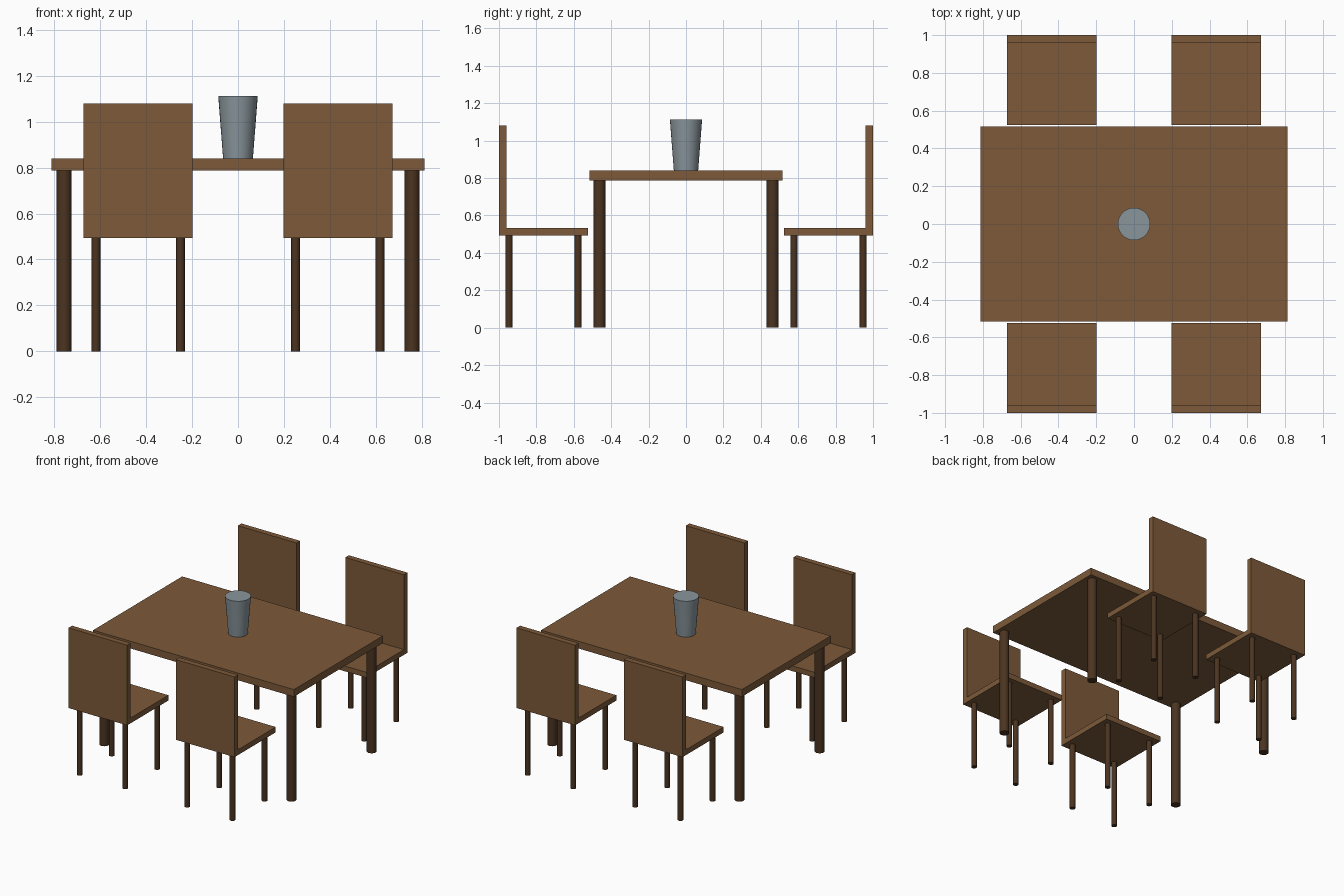
import bpy, math

if "Cube" in bpy.data.objects:
    bpy.data.objects.remove(bpy.data.objects["Cube"])


def material(name, rgb):
    m = bpy.data.materials.new(name)
    m.diffuse_color = (*rgb, 1)
    m.use_nodes = True
    m.node_tree.nodes["Principled BSDF"].inputs["Base Color"].default_value = m.diffuse_color
    return m


WOOD = material("brown wood", (0.205, 0.102, 0.042))
DARK = material("dark wood", (0.07, 0.034, 0.015))
GLASS = material("grey blue", (0.25, 0.30, 0.33))


def box(name, x, y, z, mat):
    """Box from (min, max) pairs on each axis."""
    bpy.ops.mesh.primitive_cube_add(size=1, location=[(a + b) / 2 for a, b in (x, y, z)])
    ob = bpy.context.object
    ob.name = name
    ob.scale = [abs(b - a) for a, b in (x, y, z)]
    bpy.ops.object.transform_apply(location=False, rotation=False, scale=True)
    ob.data.materials.append(mat)


def post(name, x, y, z0, z1, r0, r1, mat, sides=24):
    """Round post, optionally tapered, standing from z0 to z1."""
    bpy.ops.mesh.primitive_cone_add(vertices=sides, radius1=r0, radius2=r1,
                                    depth=z1 - z0, location=(x, y, (z0 + z1) / 2))
    ob = bpy.context.object
    ob.name = name
    ob.data.materials.append(mat)
    bpy.ops.object.shade_smooth_by_angle(angle=math.radians(30))


# Table
box("table_top", (-0.813, 0.813), (-0.515, 0.515), (0.787, 0.84), WOOD)
for sx in (-1, 1):
    for sy in (-1, 1):
        post("table_leg", sx * 0.758, sy * 0.463, 0, 0.787, 0.0325, 0.0325, DARK)

# Four chairs, backs facing outwards
for cx in (-0.435, 0.435):
    for sy in (-1, 1):
        xs = (cx - 0.2375, cx + 0.2375)
        box("chair_seat", xs, (sy * 0.524, sy * 1.0), (0.493, 0.532), WOOD)
        box("chair_back", xs, (sy * 0.959, sy * 1.0), (0.532, 1.08), WOOD)
        for dx in (-0.184, 0.184):
            for y in (0.577, 0.947):
                post("chair_leg", cx + dx, sy * y, 0, 0.493, 0.019, 0.019, DARK)

# Tapered vase in the middle of the table
post("vase", 0, 0, 0.84, 1.112, 0.065, 0.086, GLASS, 32)
